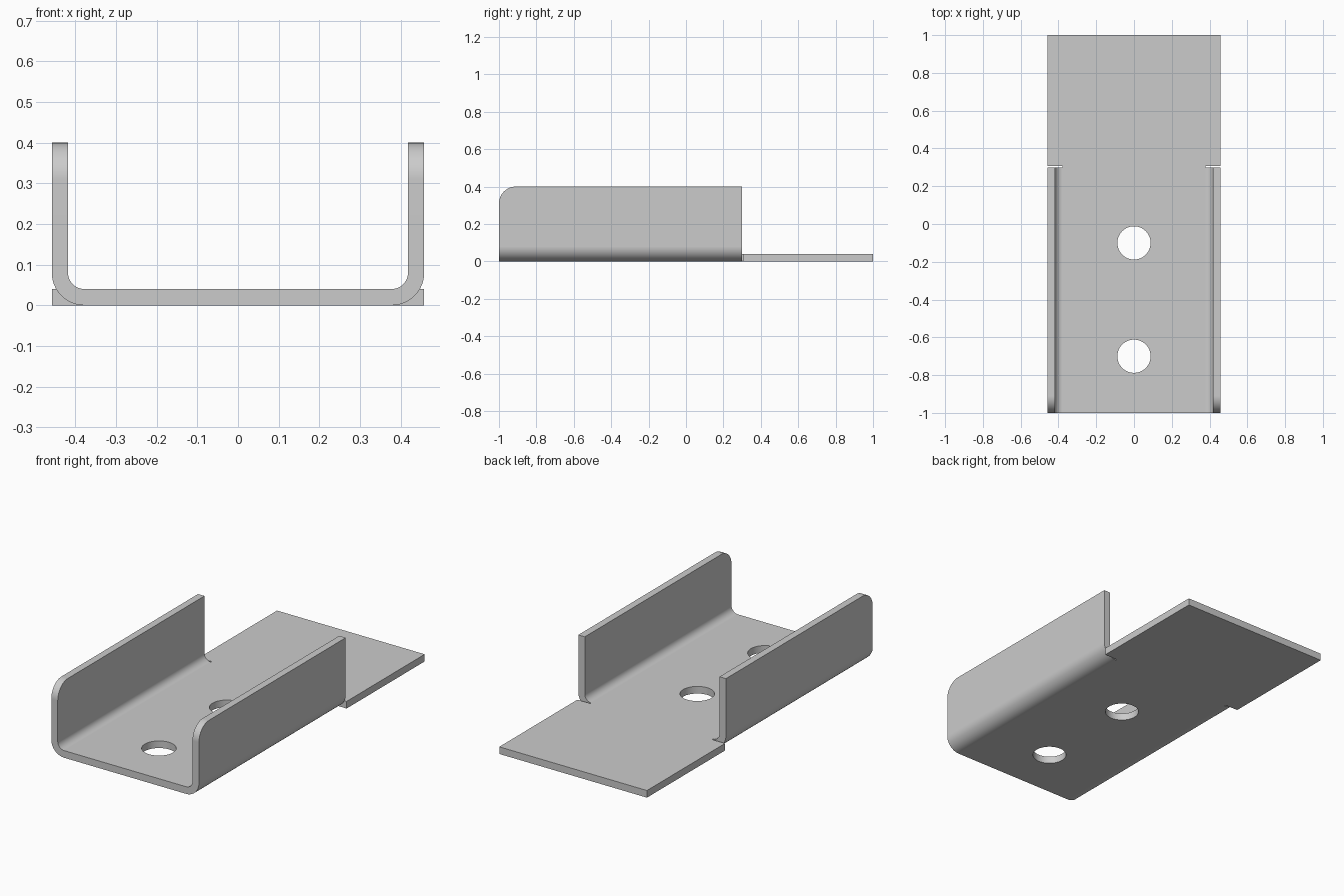
import bpy, bmesh
from math import sin, cos, pi
from mathutils import Vector

cube = bpy.data.objects.get("Cube")
if cube:
    bpy.data.objects.remove(cube, do_unlink=True)

HALF, THICK, HEIGHT = 0.458, 0.04, 0.4
BEND, CORNER = 0.08, 0.09
FRONT, FLANGE_END, TAIL_START, BACK = -1.0, 0.3, 0.308, 1.0
HOLE_R, HOLE_Y = 0.088, (-0.1, -0.7)
STEPS = 12
FLOOR = HALF - BEND

steel = bpy.data.materials.new("steel_grey")
steel.use_nodes = True
steel.diffuse_color = (0.6, 0.6, 0.6, 1)
steel.node_tree.nodes["Principled BSDF"].inputs["Base Color"].default_value = (0.6, 0.6, 0.6, 1)

# Channel section: (outer, inner) point pairs from floor edge to flange top
side = []
for i in range(STEPS + 1):
    a = pi / 2 * i / STEPS
    side.append([(FLOOR + r * sin(a), BEND - r * cos(a)) for r in (BEND, BEND - THICK)])
side.append([(HALF, HEIGHT), (HALF - THICK, HEIGHT)])
section = [[(-x, z) for x, z in pair] for pair in reversed(side)] + side

# Section strip, swept along the length
bm = bmesh.new()
rows = [[bm.verts.new((x, FRONT, z)) for x, z in pair] for pair in section]
strip = [bm.faces.new((a[0], b[0], b[1], a[1])) for a, b in zip(rows, rows[1:])]
swept = bmesh.ops.extrude_face_region(bm, geom=strip, use_keep_orig=True)["geom"]
bmesh.ops.translate(bm, vec=(0, FLANGE_END - FRONT, 0),
                    verts=[v for v in swept if isinstance(v, bmesh.types.BMVert)])


def pull(face, vec):
    """Extrude one face along a vector and return the moved face."""
    new = bmesh.ops.extrude_discrete_faces(bm, faces=[face])["faces"][0]
    bmesh.ops.translate(bm, vec=vec, verts=new.verts)
    return new


# Floor continues past the relief slots into the full-width tail
floor_end = next(f for f in bm.faces
                 if abs(f.calc_center_median().x) < 0.01
                 and all(abs(v.co.y - FLANGE_END) < 1e-4 for v in f.verts))
neck = pull(floor_end, (0, TAIL_START - FLANGE_END, 0))
pull(neck, (0, BACK - TAIL_START, 0))
for s in (-1, 1):
    edge = next(f for f in bm.faces
                if (f.calc_center_median() - Vector((s * FLOOR, (BACK + TAIL_START) / 2, THICK / 2))).length < 0.01)
    pull(edge, (s * (HALF - FLOOR), 0, 0))

# Rounded front corners of the flanges
corners = [e for e in bm.edges
           if all(abs(v.co.y - FRONT) < 1e-4 and abs(v.co.z - HEIGHT) < 1e-4 for v in e.verts)]
bmesh.ops.bevel(bm, geom=corners, offset=CORNER, offset_type='OFFSET', segments=STEPS,
                profile=0.5, affect='EDGES')
bmesh.ops.recalc_face_normals(bm, faces=bm.faces)
mesh = bpy.data.meshes.new("channel_bracket")
bm.to_mesh(mesh)
bm.free()
bracket = bpy.data.objects.new("channel_bracket", mesh)
bpy.context.collection.objects.link(bracket)
mesh.materials.append(steel)

# Round mounting holes through the floor
for y in HOLE_Y:
    bpy.ops.mesh.primitive_cylinder_add(vertices=48, radius=HOLE_R, depth=0.2, location=(0, y, 0))
    cutter = bpy.context.object
    cutter.name = "hole_cutter"
    cutter.hide_render = True
    cutter.data.materials.append(steel)
    cut = bracket.modifiers.new("mounting_hole", 'BOOLEAN')
    cut.operation, cut.solver, cut.object = 'DIFFERENCE', 'EXACT', cutter
    bpy.ops.object.select_all(action='DESELECT')
    bracket.select_set(True)
    bpy.context.view_layer.objects.active = bracket
    bpy.ops.object.modifier_apply(modifier=cut.name)
    bpy.data.objects.remove(cutter, do_unlink=True)

# Smooth bends, flat sheet faces
bpy.ops.object.shade_smooth_by_angle(angle=pi / 6)
weighted = bracket.modifiers.new("flat_sheet_shading", 'WEIGHTED_NORMAL')
weighted.keep_sharp = True
